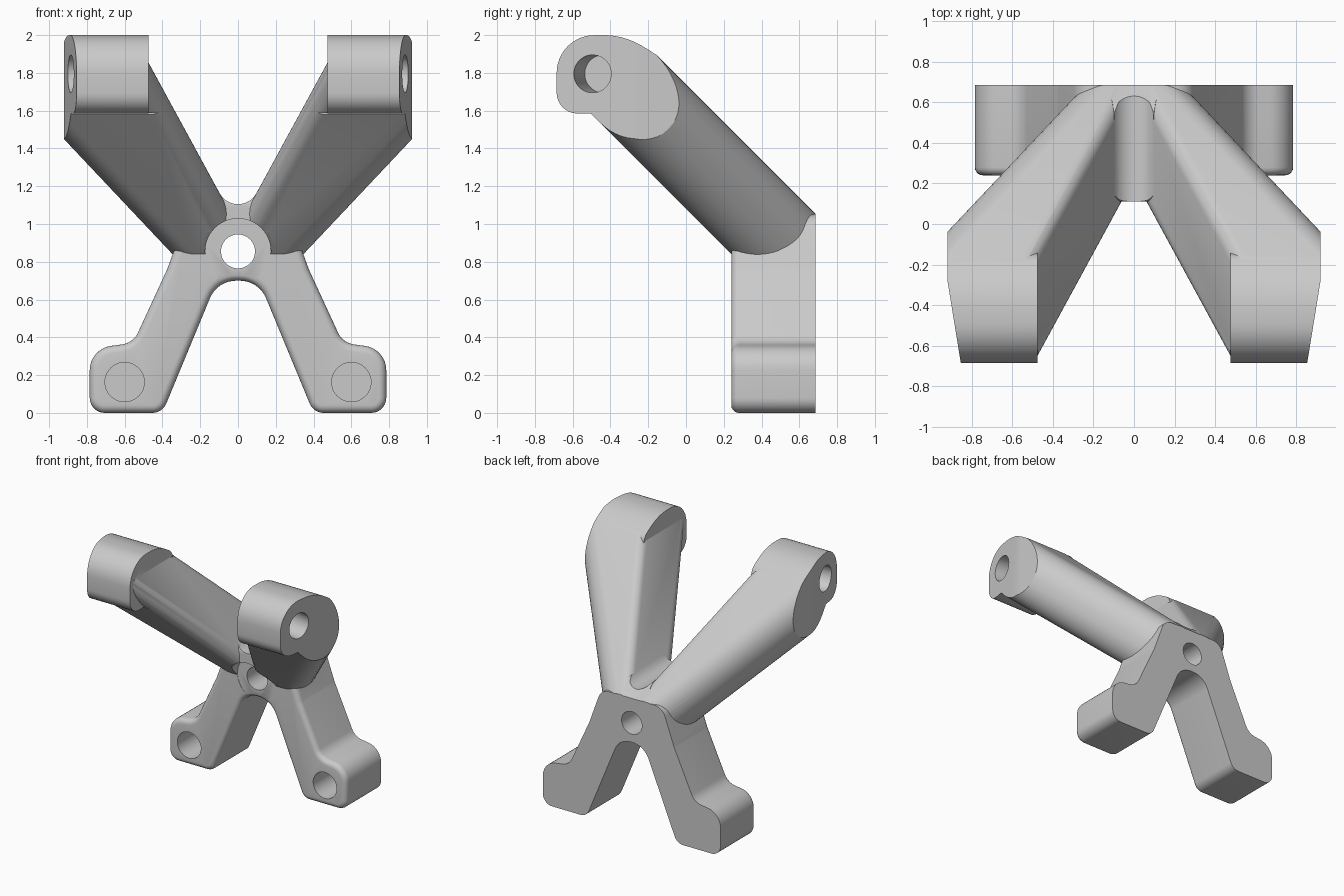
import bpy, bmesh, math
from mathutils import Vector, Matrix

if "Cube" in bpy.data.objects:
    bpy.data.objects.remove(bpy.data.objects["Cube"])

metal = bpy.data.materials.new("light_grey")
metal.use_nodes = True
GREY = (0.59, 0.59, 0.59, 1)
metal.diffuse_color = GREY
metal.node_tree.nodes["Principled BSDF"].inputs["Base Color"].default_value = GREY


def finish(name, bm):
    bmesh.ops.recalc_face_normals(bm, faces=bm.faces)
    mesh = bpy.data.meshes.new(name)
    bm.to_mesh(mesh)
    bm.free()
    mesh.materials.append(metal)
    ob = bpy.data.objects.new(name, mesh)
    bpy.context.collection.objects.link(ob)
    return ob


def rounded(corners, steps=8):
    """Round each (u, v, radius) corner of an outline."""
    out = []
    for i, (u, v, r) in enumerate(corners):
        p = Vector((u, v, 0))
        if r == 0:
            out.append((u, v))
            continue
        a = (Vector((*corners[i - 1][:2], 0)) - p).normalized()
        b = (Vector((*corners[(i + 1) % len(corners)][:2], 0)) - p).normalized()
        half = a.angle(b) / 2
        mid = (a + b).normalized()
        c = p + mid * r / math.sin(half)
        side = (a - b).normalized()
        sweep = math.pi / 2 - half
        for k in range(steps + 1):
            t = sweep * (1 - 2 * k / steps)
            q = c + (side * math.sin(t) - mid * math.cos(t)) * r
            out.append((q.x, q.y))
    return out


def loft(name, ring_a, ring_b, bevel=0.0):
    """Solid between two matching rings; optionally round the first rim."""
    bm = bmesh.new()
    va = [bm.verts.new(p) for p in ring_a]
    vb = [bm.verts.new(p) for p in ring_b]
    cap = bm.faces.new(va)
    bm.faces.new(vb[::-1])
    for i in range(len(va)):
        bm.faces.new((va[i - 1], va[i], vb[i], vb[i - 1]))
    bmesh.ops.recalc_face_normals(bm, faces=bm.faces)
    if bevel:
        bmesh.ops.bevel(bm, geom=list(cap.edges), offset=bevel, segments=5,
                        profile=0.5, affect='EDGES', clamp_overlap=False)
    return finish(name, bm)


def prism(name, outline, axis, lo, hi, bevel=0.0):
    place = {'x': lambda p, w: (w, p[0], p[1]),
             'y': lambda p, w: (p[0], w, p[1]),
             'z': lambda p, w: (p[0], p[1], w)}[axis]
    return loft(name, [place(p, lo) for p in outline],
                [place(p, hi) for p in outline], bevel)


def rod(name, start, end, radius):
    a, b = Vector(start), Vector(end)
    bm = bmesh.new()
    spin = (b - a).to_track_quat('Z', 'Y').to_matrix().to_4x4()
    bmesh.ops.create_cone(bm, cap_ends=True, segments=48, radius1=radius, radius2=radius,
                          depth=(b - a).length, matrix=Matrix.Translation((a + b) / 2) @ spin)
    return finish(name, bm)


def combine(target, tool, operation):
    mod = target.modifiers.new("cut", 'BOOLEAN')
    mod.operation, mod.solver, mod.object = operation, 'EXACT', tool
    bpy.context.view_layer.update()
    graph = bpy.context.evaluated_depsgraph_get()
    mesh = bpy.data.meshes.new_from_object(target.evaluated_get(graph))
    target.modifiers.clear()
    target.data = mesh
    bpy.data.objects.remove(tool)


# Lower plate: an inverted V with two feet
half = [(.27, 1.05, .1), (.375, .76, .12), (.555, .37, .11), (.785, .34, .13),
        (.785, 0, .08), (.40, 0, .08), (.11, .70, .15)]
outline = half + [(-x, z, r) for x, z, r in reversed(half)]
bracket = prism("bracket", rounded(outline), 'y', .24, .72, bevel=.04)

# Upper arm: widening section swept along a 45 degree slope
LOW, HIGH = .764, 1.23


def arm_ring(s):
    inner = lambda n: .1 + .385 * (n + s) - .636
    outer = .42 + .667 * (s - .38)
    section = [(inner(LOW), LOW, .09), (outer, LOW, .22),
               (outer, HIGH, .22), (inner(HIGH), HIGH, .08)]
    d = math.sqrt(.5)
    return [(x, (n - s) * d, (n + s) * d) for x, n in rounded(section, 12)]


arm = loft("arm", arm_ring(.2), arm_ring(1.75))
arm_limit = [(.71, .86, 0), (.71, 1.4, 0), (-.33, 1.995, .4), (-.68, 1.995, .2),
             (-.68, 1.59, .11), (-.5, 1.59, 0), (-.5, 1.4, 0), (.25, .8, 0)]
combine(arm, prism("arm_limit", rounded(arm_limit), 'x', -.5, 1.6), 'INTERSECT')

# Eye at the arm's end, with a slanted outer face and a blind hole
eye = [(-.685, 2, .2), (-.685, 1.585, .11), (-.5, 1.585, 0), (-.35, 1.53, .1),
       (-.13, 1.53, .06), (-.07, 1.62, .05), (-.16, 1.9, .1), (-.33, 2, .4)]
combine(arm, prism("eye", rounded(eye), 'x', .475, 1.1), 'UNION')
trim = [(-.6, 1), (.92, 1), (.92, -.28), (.839, -.78), (-.6, -.78)]
combine(arm, prism("end_trim", trim, 'z', .3, 2.4), 'INTERSECT')
mouth, inward = Vector((.885, -.495, 1.795)), Vector((-.987, .16, 0))
combine(arm, rod("eye_hole", mouth - inward * .1, mouth + inward * .36, .1), 'DIFFERENCE')

# Opposite arm by mirroring
bm = bmesh.new()
bm.from_mesh(arm.data)
bmesh.ops.scale(bm, vec=(-1, 1, 1), verts=bm.verts)
other_arm = finish("other_arm", bm)

# Saddle that rounds out the crotch between the arms
arc = [math.radians(-28 - 124 * k / 16) for k in range(17)]
saddle_outline = [(.11 * math.cos(t), 1.215 + .11 * math.sin(t)) for t in arc]
saddle = prism("saddle", saddle_outline + [(-.2, .85), (.2, .85)], 'y', 0, .8)
saddle_side = [(.73, .86, 0), (.73, 1.006, 0), (.6, 1.136, 0), (.25, 1.3, 0),
               (.11, 1.12, .08), (.11, .97, .05), (.25, .83, 0)]
combine(saddle, prism("saddle_side", rounded(saddle_side), 'x', -.5, .5), 'INTERSECT')

for part in (arm, other_arm, saddle):
    combine(bracket, part, 'UNION')

# Flat back, front spot face, through hole and blind foot holes
back = [(-2, .685), (2, .685), (2, 1.5), (-2, 1.5)]
combine(bracket, prism("back_cut", back, 'z', -.5, 2.5), 'DIFFERENCE')
combine(bracket, rod("spot_face", (0, -.4, .855), (0, .242, .855), .174), 'DIFFERENCE')
combine(bracket, rod("centre_hole", (0, -.4, .855), (0, 1, .855), .09), 'DIFFERENCE')
for side in (-1, 1):
    combine(bracket, rod("foot_hole", (side * .6, 0, .163), (side * .6, .56, .163), .104),
            'DIFFERENCE')

# Smooth rounded surfaces, crisp cut edges
bpy.ops.object.select_all(action='DESELECT')
bracket.select_set(True)
bpy.context.view_layer.objects.active = bracket
bpy.ops.object.shade_smooth_by_angle(angle=math.radians(28))
